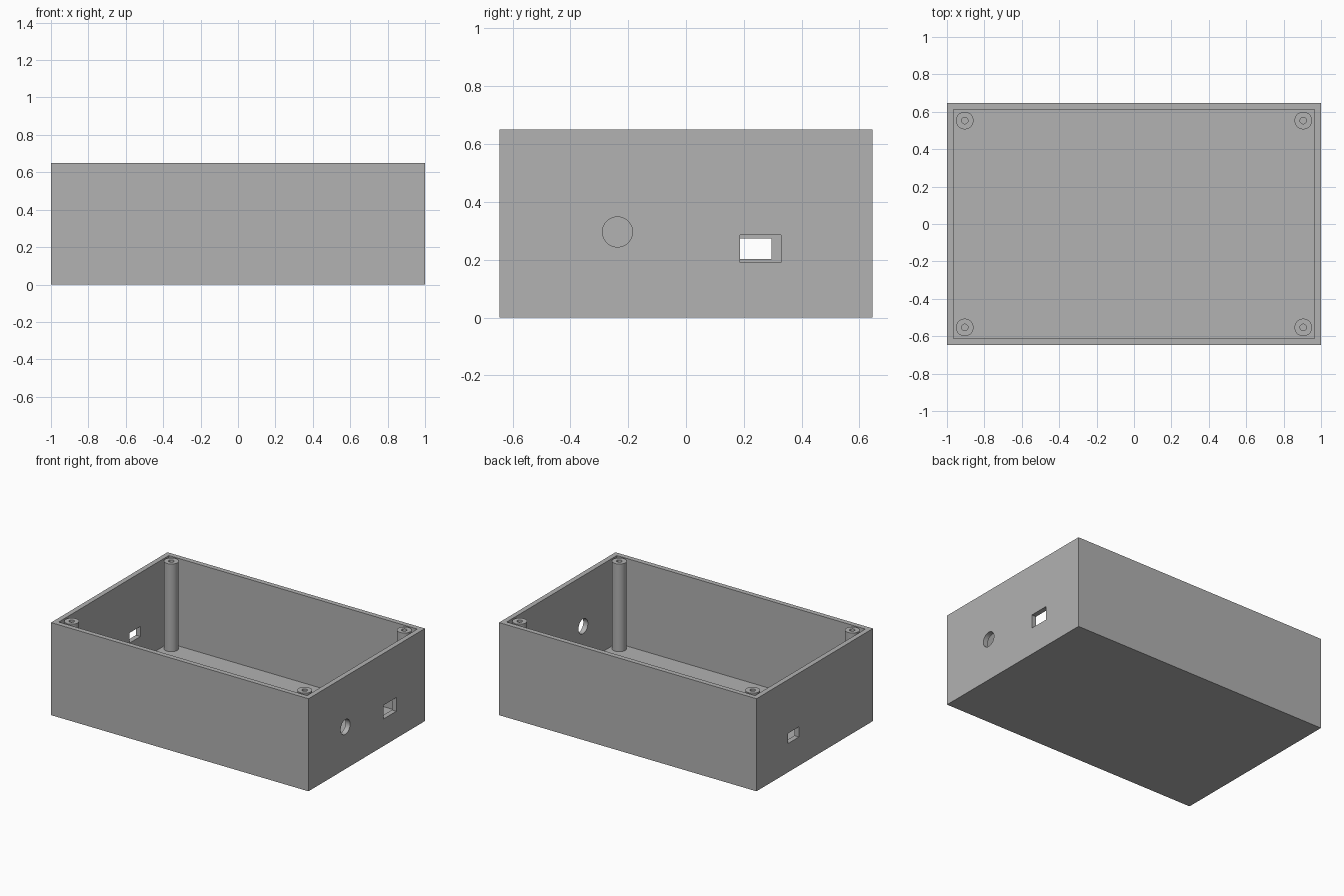
import bpy
import bmesh
from math import pi, radians
from mathutils import Matrix, Vector

if "Cube" in bpy.data.objects:
    bpy.data.objects.remove(bpy.data.objects["Cube"], do_unlink=True)

# Overall sizes
HALF_X, HALF_Y, HEIGHT = 1.0, 0.646, 0.65
WALL = 0.035
POST_X, POST_Y = 0.905, 0.553
POST_R, PILOT_R = 0.047, 0.0175

# Plain grey plastic
GREY = (0.445, 0.445, 0.445, 1)
plastic = bpy.data.materials.new("grey_plastic")
plastic.use_nodes = True
plastic.diffuse_color = GREY
plastic.node_tree.nodes["Principled BSDF"].inputs["Base Color"].default_value = GREY


def add_object(name, bm):
    bmesh.ops.recalc_face_normals(bm, faces=bm.faces)
    mesh = bpy.data.meshes.new(name)
    bm.to_mesh(mesh)
    bm.free()
    mesh.materials.append(plastic)
    obj = bpy.data.objects.new(name, mesh)
    bpy.context.collection.objects.link(obj)
    return obj


def box(name, low, high):
    low, high = Vector(low), Vector(high)
    bm = bmesh.new()
    place = Matrix.Translation((low + high) / 2) @ Matrix.Diagonal((*(high - low), 1))
    bmesh.ops.create_cube(bm, size=1, matrix=place)
    return add_object(name, bm)


def rod_along_x(name, centre, radius, length):
    bm = bmesh.new()
    place = Matrix.Translation(centre) @ Matrix.Rotation(pi / 2, 4, "Y")
    bmesh.ops.create_cone(bm, cap_ends=True, segments=64, radius1=radius,
                          radius2=radius, depth=length, matrix=place)
    return add_object(name, bm)


def select_only(obj):
    bpy.ops.object.select_all(action="DESELECT")
    obj.select_set(True)
    bpy.context.view_layer.objects.active = obj


def cut(target, cutter):
    cutter.hide_render = True
    mod = target.modifiers.new("cut", "BOOLEAN")
    mod.operation = "DIFFERENCE"
    mod.solver = "EXACT"
    mod.object = cutter
    select_only(target)
    bpy.ops.object.modifier_apply(modifier=mod.name)
    bpy.data.objects.remove(cutter, do_unlink=True)


def smooth(obj):
    select_only(obj)
    bpy.ops.object.shade_smooth_by_angle(angle=radians(30))


# Open-topped box with a cavity and side openings
shell = box("box_shell", (-HALF_X, -HALF_Y, 0), (HALF_X, HALF_Y, HEIGHT))
cut(shell, box("cavity", (WALL - HALF_X, WALL - HALF_Y, WALL),
               (HALF_X - WALL, HALF_Y - WALL, HEIGHT + 0.1)))
cut(shell, rod_along_x("round_hole", (HALF_X, -0.237, 0.296), 0.052, 0.2))
cut(shell, box("large_slot", (0.9, 0.187, 0.19), (1.1, 0.328, 0.286)))
cut(shell, box("small_slot", (-1.1, 0.175, 0.202), (-0.9, 0.295, 0.273)))
smooth(shell)


# Hollow screw posts in the four corners, each a spun rectangle
def screw_post(name, x, y):
    bm = bmesh.new()
    outline = [(POST_R, WALL), (POST_R, HEIGHT), (PILOT_R, HEIGHT), (PILOT_R, WALL)]
    verts = [bm.verts.new((r, 0, z)) for r, z in outline]
    edges = [bm.edges.new((verts[i - 1], verts[i])) for i in range(len(verts))]
    bmesh.ops.spin(bm, geom=verts + edges, cent=(0, 0, 0), axis=(0, 0, 1),
                   angle=2 * pi, steps=48)
    bmesh.ops.remove_doubles(bm, verts=bm.verts, dist=0.0001)
    post = add_object(name, bm)
    post.location = (x, y, 0)
    smooth(post)


for x_name, sx in (("left", 1), ("right", -1)):
    for y_name, sy in (("front", -1), ("back", 1)):
        screw_post(f"screw_post_{y_name}_{x_name}", sx * POST_X, sy * POST_Y)
